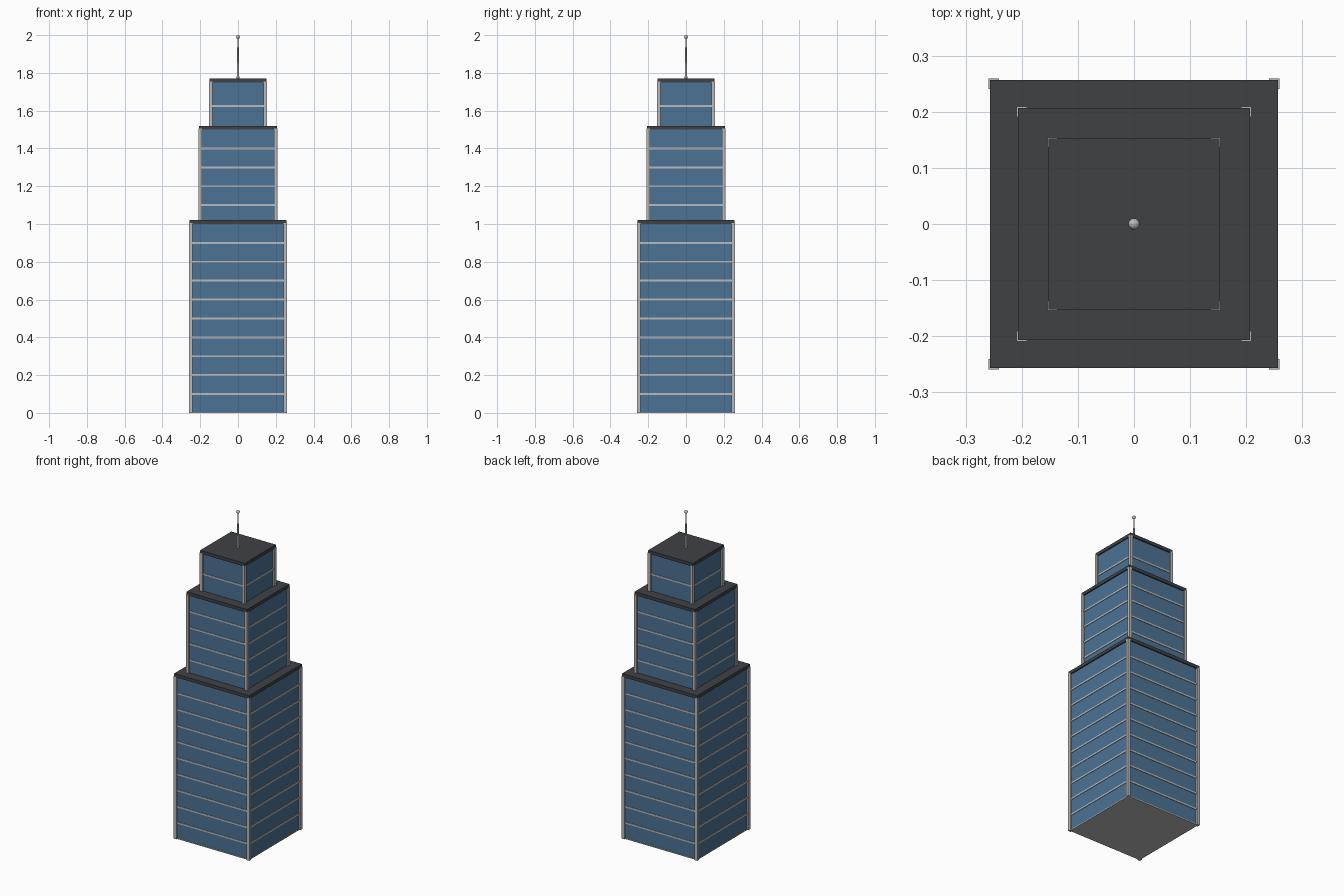
import bpy

if "Cube" in bpy.data.objects:
    bpy.data.objects.remove(bpy.data.objects["Cube"])


def material(name, rgb):
    m = bpy.data.materials.new(name)
    m.diffuse_color = (*rgb, 1)
    m.use_nodes = True
    m.node_tree.nodes["Principled BSDF"].inputs["Base Color"].default_value = m.diffuse_color
    return m


GLASS = material("blue glass", (0.07, 0.17, 0.30))
METAL = material("light metal", (0.50, 0.50, 0.51))
ROOF = material("dark roof", (0.05, 0.053, 0.06))


def finish(name, mat):
    ob = bpy.context.object
    ob.name = name
    ob.data.materials.append(mat)
    return ob


def box(name, half, z0, z1, mat, x=0, y=0):
    bpy.ops.mesh.primitive_cube_add(size=1, location=(x, y, (z0 + z1) / 2))
    ob = bpy.context.object
    ob.scale = (2 * half, 2 * half, z1 - z0)
    bpy.ops.object.transform_apply(location=False, rotation=False, scale=True)
    return finish(name, mat)


# Tiers: name, half width, bottom, top, floor count
tiers = [("lower", 0.25, 0.0, 1.0, 10),
         ("middle", 0.20, 1.0, 1.5, 5),
         ("upper", 0.145, 1.5, 1.75, 2)]

for name, h, z0, z1, floors in tiers:
    box(f"{name}_glass", h, z0 + 0.004, z1 + 0.005, GLASS)
    # Floor bands between storeys
    for i in range(1, floors):
        z = z0 + (z1 - z0) * i / floors
        box(f"{name}_floor_band", h + 0.003, z - 0.005, z + 0.005, METAL)
    # Corner posts
    for sx in (-1, 1):
        for sy in (-1, 1):
            box(f"{name}_corner_post", 0.009, z0, z1 + 0.005, METAL, sx * h, sy * h)
    # Roof slab
    box(f"{name}_roof_slab", h + 0.007, z1, z1 + 0.02, ROOF)

# Ground plate
box("base_plate", 0.252, 0, 0.006, METAL)

# Antenna with round tip
bpy.ops.mesh.primitive_cone_add(vertices=16, radius1=0.007, radius2=0.003,
                                depth=0.23, location=(0, 0, 1.875))
finish("antenna", METAL)
bpy.ops.object.shade_smooth_by_angle()
bpy.ops.mesh.primitive_uv_sphere_add(segments=16, ring_count=10, radius=0.01,
                                     location=(0, 0, 1.99))
finish("antenna_tip", METAL)
bpy.ops.object.shade_smooth()
